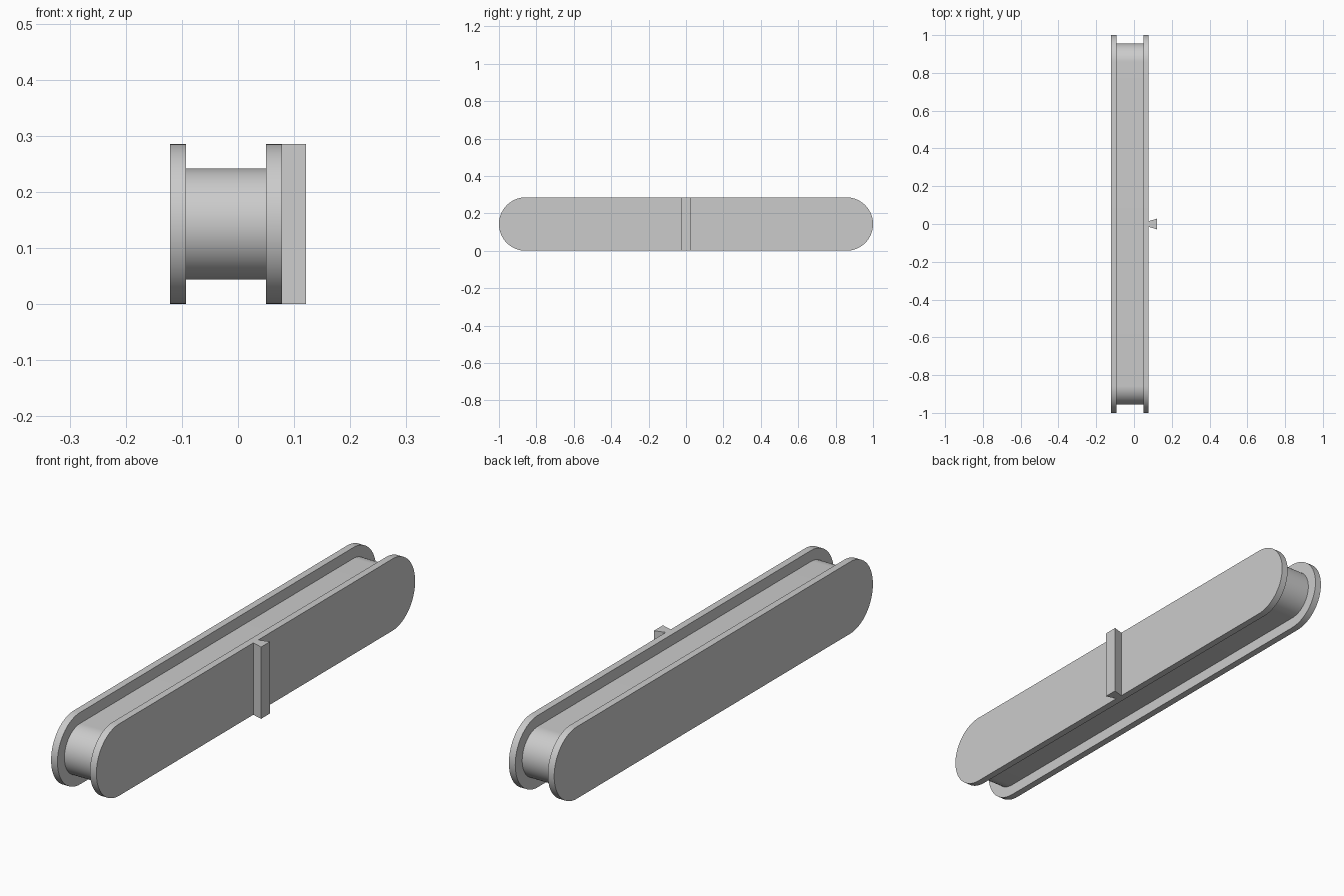
import bpy
import math

cube = bpy.data.objects.get("Cube")
if cube:
    bpy.data.objects.remove(cube, do_unlink=True)

grey = bpy.data.materials.new("light grey")
grey.use_nodes = True
COLOUR = (0.6, 0.6, 0.6, 1)
grey.diffuse_color = COLOUR
grey.node_tree.nodes["Principled BSDF"].inputs["Base Color"].default_value = COLOUR

RADIUS = 0.1427          # flange end radius, half the height
REACH = 1 - RADIUS       # centre of each rounded end
ARC_STEPS = 40


def add_prism(name, ring_a, ring_b):
    """Closed solid between two matching rings of points."""
    n = len(ring_a)
    faces = [tuple(reversed(range(n))), tuple(range(n, 2 * n))]
    faces += [(i, (i + 1) % n, n + (i + 1) % n, n + i) for i in range(n)]
    mesh = bpy.data.meshes.new(name)
    mesh.from_pydata(ring_a + ring_b, [], faces)
    mesh.materials.append(grey)
    obj = bpy.data.objects.new(name, mesh)
    bpy.context.collection.objects.link(obj)
    bpy.ops.object.select_all(action='DESELECT')
    obj.select_set(True)
    bpy.context.view_layer.objects.active = obj
    bpy.ops.object.shade_smooth_by_angle(angle=math.radians(30))
    return obj


def capsule(name, x0, x1, radius):
    """Long slab with rounded ends, extruded along x."""
    outline = []
    for side in (1, -1):
        for i in range(ARC_STEPS + 1):
            a = math.pi * (i / ARC_STEPS - 0.5)
            outline.append((side * (REACH + radius * math.cos(a)),
                            RADIUS + side * radius * math.sin(a)))
    return add_prism(name, [(x0, y, z) for y, z in outline],
                     [(x1, y, z) for y, z in outline])


# Two flanges with a narrower core between them
capsule("right_flange", -0.121, -0.093, RADIUS)
capsule("left_flange", 0.05, 0.078, RADIUS)
capsule("core", -0.094, 0.051, 0.099)

# Upright dovetail rail, widening outwards
rail = [(0.077, -0.015), (0.121, -0.028), (0.121, 0.028), (0.077, 0.015)]
add_prism("dovetail_rail", [(x, y, 0) for x, y in rail],
          [(x, y, 2 * RADIUS) for x, y in rail])
